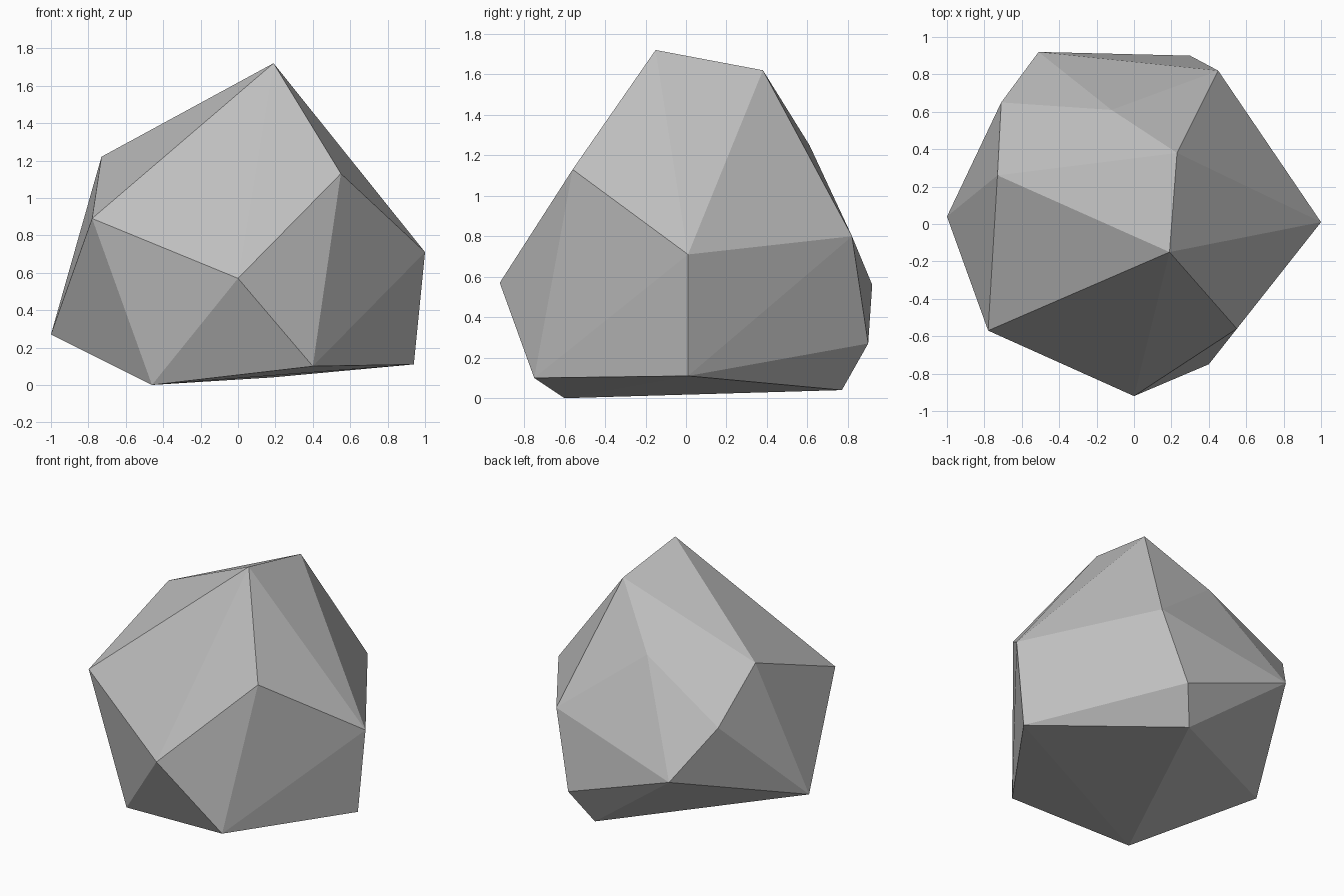
import bpy
import bmesh

default_cube = bpy.data.objects.get("Cube")
if default_cube:
    bpy.data.objects.remove(default_cube, do_unlink=True)

# Plain stone colour
stone = bpy.data.materials.new("stone_grey")
stone.use_nodes = True
colour = (0.52, 0.52, 0.52, 1)
stone.diffuse_color = colour
stone.node_tree.nodes["Principled BSDF"].inputs["Base Color"].default_value = colour

# Corners of the boulder, grouped from crown to base
crown = [(.19, -.15, 1.72), (.23, .38, 1.62)]
shoulder = [(-.73, .26, 1.22), (.55, -.56, 1.13), (-.12, .61, 1.25),
            (-.78, -.57, .89), (-.71, .65, .90)]
waist = [(0, -.92, .57), (1, .01, .71), (.45, .82, .80), (-.51, .92, .56)]
base = [(-1, .04, .27), (.30, .90, .27), (.94, .01, .11),
        (.40, -.75, .10), (.18, .77, .04), (-.46, -.60, 0)]

# Stretch a faceted skin over the corners
bm = bmesh.new()
for corner in crown + shoulder + waist + base:
    bm.verts.new(corner)
hull = bmesh.ops.convex_hull(bm, input=bm.verts)
loose = [v for v in bm.verts if not v.link_faces]
bmesh.ops.delete(bm, geom=loose, context="VERTS")
bmesh.ops.recalc_face_normals(bm, faces=bm.faces)

# Boulder object, flat shaded
mesh = bpy.data.meshes.new("boulder")
bm.to_mesh(mesh)
bm.free()
mesh.materials.append(stone)
boulder = bpy.data.objects.new("boulder", mesh)
bpy.context.collection.objects.link(boulder)
